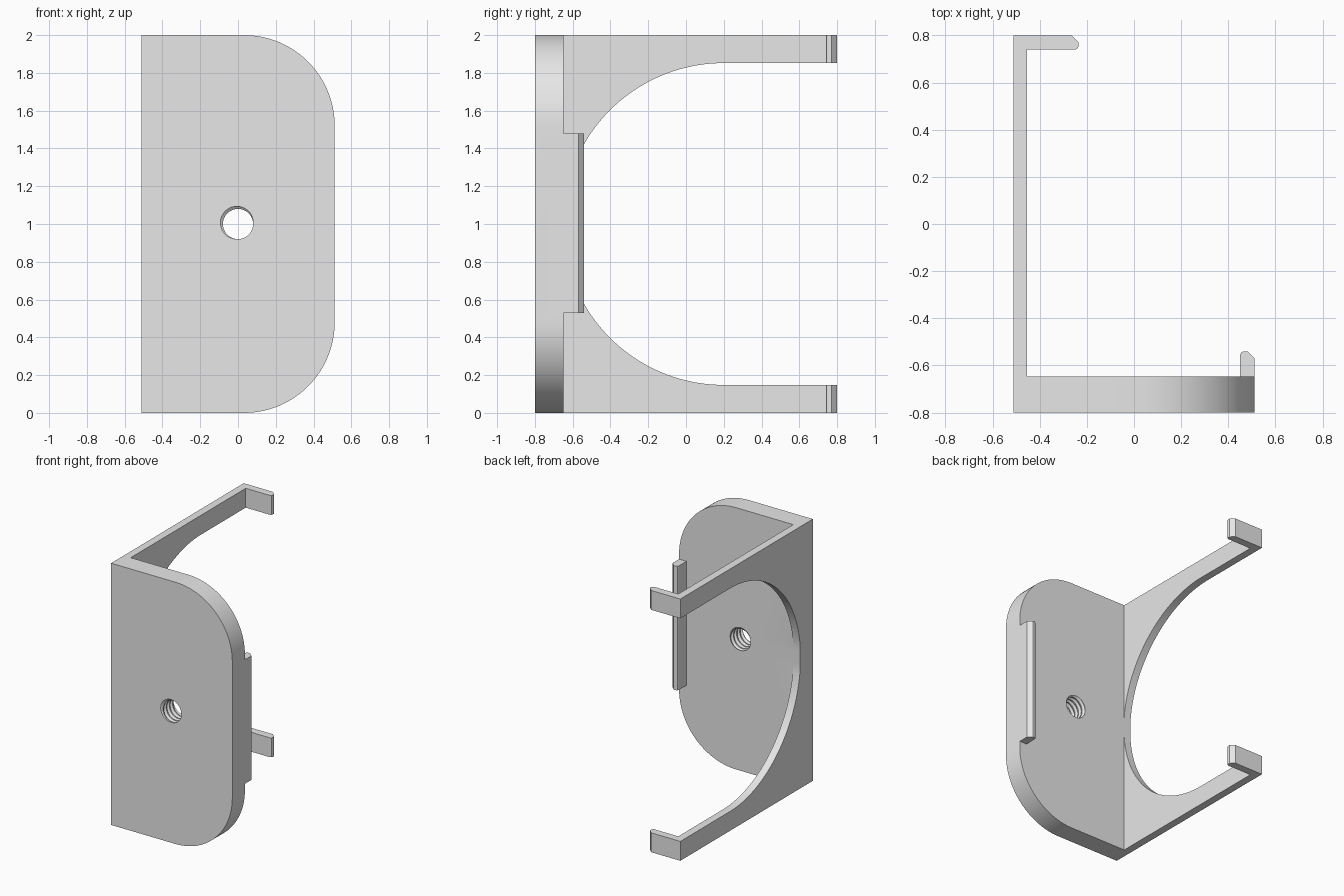
import bpy, bmesh, math
from mathutils import Vector

cube = bpy.data.objects.get("Cube")
if cube:
    bpy.data.objects.remove(cube, do_unlink=True)

FRONT, INNER, BACK = -0.80, -0.648, 0.80   # plate front, plate inner face, clip back
SIDE, WALL = 0.512, 0.453                  # half width, inner face of the wall

grey = bpy.data.materials.new("plain_grey")
grey.use_nodes = True
grey.diffuse_color = (0.8, 0.8, 0.8, 1)
grey.node_tree.nodes["Principled BSDF"].inputs["Base Color"].default_value = (0.8, 0.8, 0.8, 1)


def finish(bm, name):
    bmesh.ops.recalc_face_normals(bm, faces=bm.faces)
    mesh = bpy.data.meshes.new(name)
    bm.to_mesh(mesh)
    bm.free()
    mesh.materials.append(grey)
    obj = bpy.data.objects.new(name, mesh)
    bpy.context.collection.objects.link(obj)
    return obj


def prism(points, extrude):
    bm = bmesh.new()
    face = bm.faces.new([bm.verts.new(p) for p in points])
    result = bmesh.ops.extrude_face_region(bm, geom=[face])
    moved = [v for v in result["geom"] if isinstance(v, bmesh.types.BMVert)]
    bmesh.ops.translate(bm, verts=moved, vec=Vector(extrude))
    return bm


def combine(target, tool, operation):
    tool.hide_render = True
    mod = target.modifiers.new(tool.name, "BOOLEAN")
    mod.operation, mod.solver, mod.object = operation, "EXACT", tool
    bpy.context.view_layer.objects.active = target
    bpy.ops.object.modifier_apply(modifier=mod.name)
    bpy.data.objects.remove(tool, do_unlink=True)


# Plate, side wall and hooked clip as one extruded outline
outline = [(-SIDE, FRONT), (SIDE, FRONT), (SIDE, INNER), (-WALL, INNER), (-WALL, 0.74),
           (-0.25, 0.74), (-0.24, 0.745), (-0.235, 0.755), (-0.235, 0.77),
           (-0.265, BACK), (-SIDE, BACK)]
bm = prism([(x, y, 0) for x, y in outline], (0, 0, 2))

# Large rounded corners on the free side of the plate
corners = [e for e in bm.edges
           if all(v.co.x > 0.5 for v in e.verts) and e.verts[0].co.z == e.verts[1].co.z]
bmesh.ops.bevel(bm, geom=corners, offset=0.48, segments=24, profile=0.5, affect="EDGES")
bracket = finish(bm, "holder_bracket")

# Round-ended opening through the side wall, leaving two arms
R, CY = 0.852, 0.2
arc = [math.radians(90 + 180 * i / 72) for i in range(73)]
opening = [(max(CY + R * math.cos(a), INNER), 1 + R * math.sin(a)) for a in arc]
opening += [(1, 1 - R), (1, 1 + R)]
combine(bracket, finish(prism([(-0.6, y, z) for y, z in opening], (0.9, 0, 0)),
                        "wall_opening"), "DIFFERENCE")

# Short retaining lip on the free edge of the plate
lip = [(WALL - 0.003, -0.7), (SIDE, -0.7), (SIDE, -0.57), (0.482, -0.54),
       (0.465, -0.54), (0.455, -0.545), (WALL - 0.003, -0.555)]
combine(bracket, finish(prism([(x, y, 0.53) for x, y in lip], (0, 0, 0.948)),
                        "retaining_lip"), "UNION")

# Helical thread cutter for the screw hole
PITCH, SEG, TURNS = 0.038, 48, 8
section = [(0, 0.08), (0.25, 0.08), (0.56, 0.096), (0.69, 0.096)]
start = FRONT - 2.25 * PITCH
bm = bmesh.new()
rows = []
for t in range(TURNS):
    for phase, r in section:
        ring = []
        for i in range(SEG):
            a = math.tau * i / SEG
            y = start + PITCH * (t + phase - i / SEG)
            ring.append(bm.verts.new((r * math.cos(a), y, 1 + r * math.sin(a))))
        rows.append(ring)
n = len(section)
for j in range(len(rows) - 1):
    for i in range(SEG - 1):
        bm.faces.new((rows[j][i], rows[j][i + 1], rows[j + 1][i + 1], rows[j + 1][i]))
    if j >= n:
        bm.faces.new((rows[j][-1], rows[j - n][0], rows[j - n + 1][0], rows[j + 1][-1]))
# Close both ends with fans
middle = start + PITCH * TURNS / 2
tips = [bm.verts.new((0, start - 0.1, 1)), bm.verts.new((0, start + PITCH * TURNS + 0.1, 1))]
for e in [e for e in bm.edges if e.is_boundary]:
    bm.faces.new((*e.verts, tips[e.verts[0].co.y > middle]))
combine(bracket, finish(bm, "screw_hole"), "DIFFERENCE")

# Smooth curves, sharp edges
bpy.ops.object.select_all(action="DESELECT")
bracket.select_set(True)
bpy.context.view_layer.objects.active = bracket
bpy.ops.object.shade_smooth_by_angle(angle=math.radians(25))
